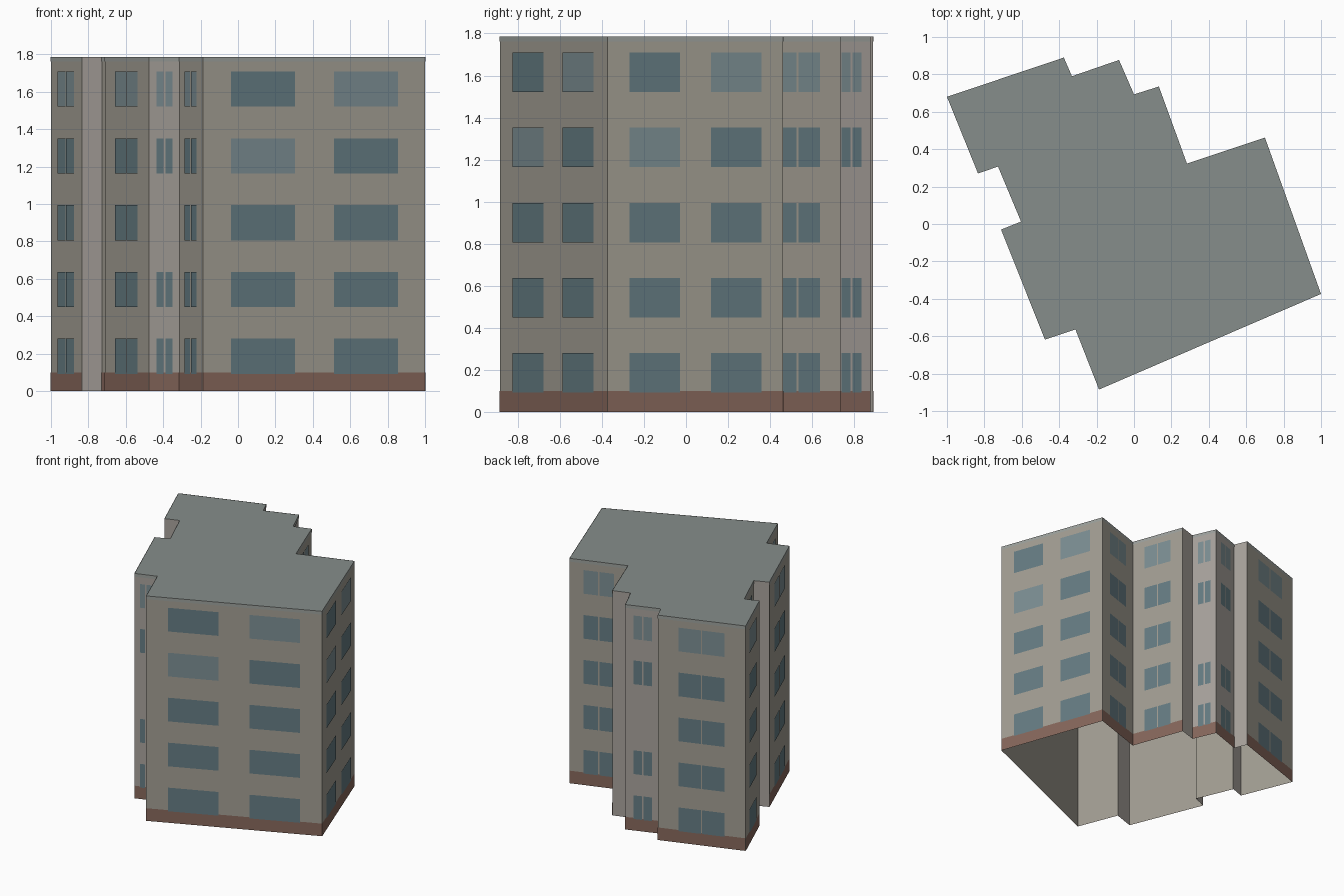
import bpy, bmesh
from mathutils import Vector

if "Cube" in bpy.data.objects:
    bpy.data.objects.remove(bpy.data.objects["Cube"])

H = 1.786            # building height
FLOOR = 0.3572       # storey height
GAP = 0.01           # mullion between paired panes

# Footprint corners, counter-clockwise, with the style of the wall that starts there:
# wide = two windows per storey, pair = one two-pane window,
# shaft = pair without the middle storey, bare = plain wall
PLAN = [
    (-0.187, -0.885, "wide"), (1.0, -0.374, "wide"), (0.70, 0.462, "pair"),
    (0.283, 0.323, "pair"), (0.133, 0.735, "bare"), (0.0, 0.693, "shaft"),
    (-0.08, 0.877, "shaft"), (-0.332, 0.79, "bare"), (-0.375, 0.89, "pair"),
    (-1.0, 0.68, "pair"), (-0.834, 0.27, "bare"), (-0.727, 0.307, "pair"),
    (-0.604, 0.013, "bare"), (-0.711, -0.03, "pair"), (-0.476, -0.618, "shaft"),
    (-0.313, -0.564, "pair"),
]


def material(name, rgb):
    m = bpy.data.materials.new(name)
    m.diffuse_color = (*rgb, 1)
    m.use_nodes = True
    m.node_tree.nodes["Principled BSDF"].inputs["Base Color"].default_value = m.diffuse_color
    return m


WALL = material("wall_beige", (0.36, 0.34, 0.29))
PLAIN = material("wall_plain", (0.39, 0.36, 0.33))
ROOF = material("roof_grey", (0.24, 0.27, 0.26))
TRIM = material("trim_grey", (0.33, 0.35, 0.33))
BRICK = material("plinth_brown", (0.24, 0.135, 0.105))
GLASS = material("glass", (0.13, 0.20, 0.225))
PALE = material("glass_pale", (0.20, 0.27, 0.29))


def finish(name, bm, mats):
    me = bpy.data.meshes.new(name)
    bm.to_mesh(me)
    bm.free()
    for m in mats:
        me.materials.append(m)
    bpy.context.collection.objects.link(bpy.data.objects.new(name, me))


def panel(bm, a, b, u0, u1, z0, z1, off, mat=0):
    """Upright rectangle on wall a-b between distances u0 and u1, pushed outward."""
    d = (b - a).normalized()
    n = Vector((d.y, -d.x, 0)) * off
    p, q = a + d * u0 + n, a + d * u1 + n
    corners = [(p, z0), (q, z0), (q, z1), (p, z1)]
    f = bm.faces.new([bm.verts.new((c.x, c.y, z)) for c, z in corners])
    f.material_index = mat


pts = [Vector((x, y, 0)) for x, y, _ in PLAN]
styles = [s for _, _, s in PLAN]
walls = list(zip(pts, pts[1:] + pts[:1], styles))

# Wall shell, open underneath
bm = bmesh.new()
low = [bm.verts.new(p) for p in pts]
top = [bm.verts.new((p.x, p.y, H)) for p in pts]
for i, style in enumerate(styles):
    j = (i + 1) % len(pts)
    f = bm.faces.new((low[i], low[j], top[j], top[i]))
    f.material_index = 0 if style in ("wide", "pair") else 1
finish("walls", bm, [WALL, PLAIN])

# Flat roof
bm = bmesh.new()
bm.faces.new([bm.verts.new((p.x, p.y, H)) for p in pts])
finish("roof", bm, [ROOF])

# Brown plinth, top trim and windows on every wall that is not bare
plinth, trim, glass = bmesh.new(), bmesh.new(), bmesh.new()
for a, b, style in walls:
    if style == "bare":
        continue
    L = (b - a).length
    panel(plinth, a, b, 0, L, 0, 0.1, 0.002)
    panel(trim, a, b, 0, L, H - 0.025, H, 0.002)
    if style == "wide":
        spans = [(0.124 * L, 0.412 * L), (0.588 * L, 0.876 * L)]
    else:
        spans = [(0.24 * L, (L - GAP) / 2), ((L + GAP) / 2, 0.76 * L)]
    for row in range(5):
        if style == "shaft" and row == 2:
            continue
        z = 0.092 + row * FLOOR
        for col, (u0, u1) in enumerate(spans):
            if style == "wide":
                pale = (row, col) in ((4, 1), (3, 0))
            else:
                pale = row == 4
            panel(glass, a, b, u0, u1, z, z + 0.188, 0.004, int(pale))
finish("plinth", plinth, [BRICK])
finish("roof_trim", trim, [TRIM])
finish("windows", glass, [GLASS, PALE])
